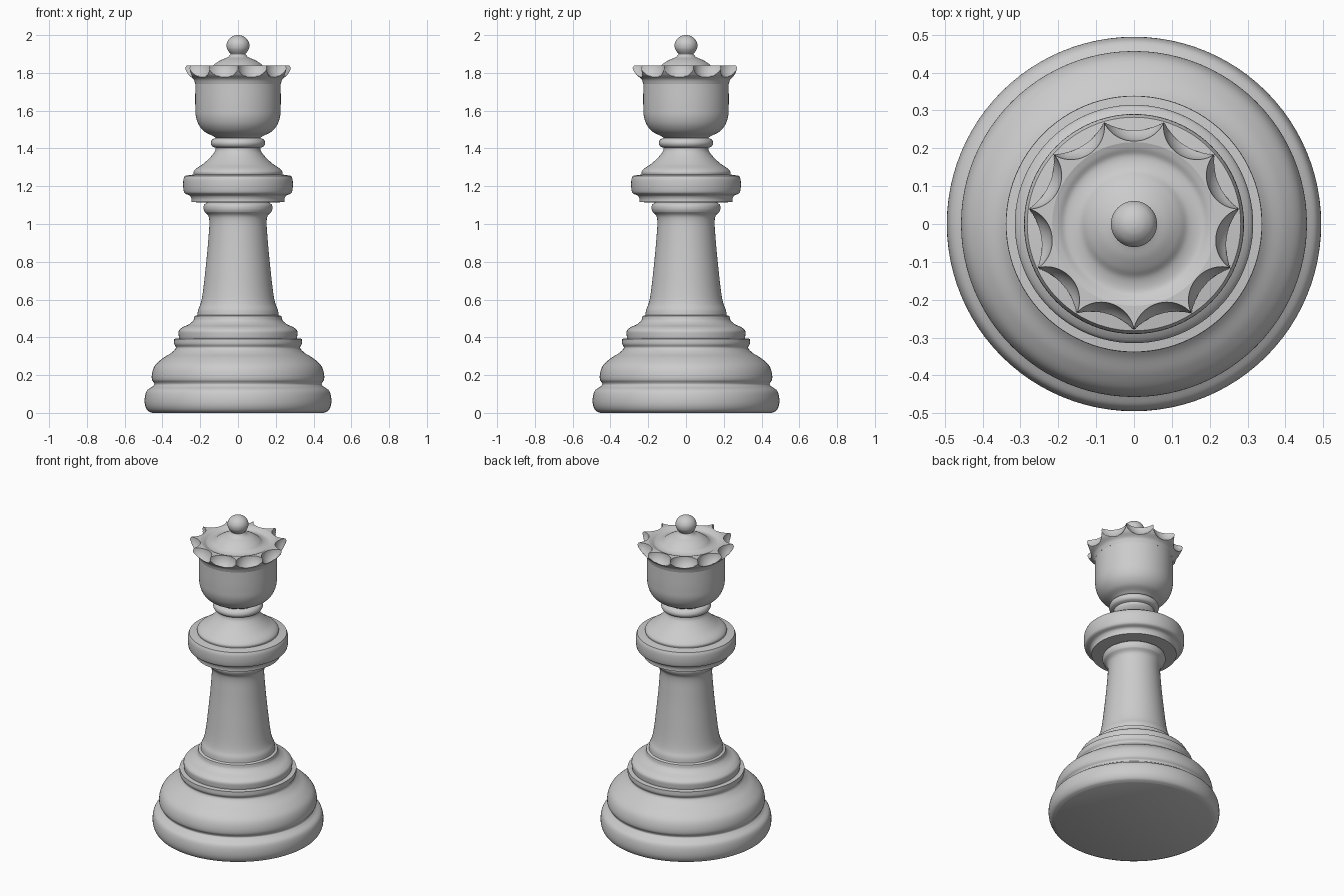
import bpy, bmesh, math
from mathutils import Vector

if "Cube" in bpy.data.objects:
    bpy.data.objects.remove(bpy.data.objects["Cube"])


def curve(points, steps):
    """Centripetal Catmull-Rom through (radius, z) points."""
    p = [Vector(q) for q in points]
    if len(p) < 3:
        return p
    p = [2 * p[0] - p[1]] + p + [2 * p[-1] - p[-2]]
    out = [p[1]]
    for i in range(1, len(p) - 2):
        a, b, c, d = p[i - 1:i + 3]
        t0 = 0.0
        t1 = t0 + (b - a).length ** 0.5
        t2 = t1 + (c - b).length ** 0.5
        t3 = t2 + (d - c).length ** 0.5
        for k in range(1, steps + 1):
            t = t1 + (t2 - t1) * k / steps
            mix = lambda u, v, s, e: u * ((e - t) / (e - s)) + v * ((t - s) / (e - s))
            a1, a2, a3 = mix(a, b, t0, t1), mix(b, c, t1, t2), mix(c, d, t2, t3)
            out.append(mix(mix(a1, a2, t0, t2), mix(a2, a3, t1, t3), t1, t2))
    return out


def lathe(name, strokes, seg=96, steps=6, shape=None):
    """Revolve smooth strokes (bottom to top); corners stay sharp between strokes.
    shape(r, z, angle) may change the radius around the turn."""
    prof = []
    for s in strokes:
        for q in curve(s, steps):
            if not prof or (q - prof[-1]).length > 1e-5:
                prof.append(q)
    bm = bmesh.new()
    rings = []
    for r, z in prof:
        if r < 1e-5:
            rings.append([bm.verts.new((0, 0, z))] * seg)
            continue
        ring = []
        for i in range(seg):
            a = math.pi / 2 + math.tau * i / seg
            rr = shape(r, z, a) if shape else r
            ring.append(bm.verts.new((rr * math.cos(a), rr * math.sin(a), z)))
        rings.append(ring)
    for lo, hi in zip(rings, rings[1:]):
        for i in range(seg):
            j = (i + 1) % seg
            bm.faces.new(list(dict.fromkeys((lo[i], lo[j], hi[j], hi[i]))))
    me = bpy.data.meshes.new(name)
    bm.to_mesh(me)
    bm.free()
    ob = bpy.data.objects.new(name, me)
    bpy.context.collection.objects.link(ob)
    bpy.ops.object.select_all(action='DESELECT')
    ob.select_set(True)
    bpy.context.view_layer.objects.active = ob
    bpy.ops.object.shade_smooth_by_angle(angle=math.radians(35))
    return ob


def scallop(r, z, angle, count=11, dist=0.308, rad=0.089, height=1.843):
    """Radius after carving evenly spaced spheres out of the rim."""
    step = math.tau / count
    phi = (angle - math.pi / 2 + step / 2) % step - step / 2
    k = rad ** 2 - (z - height) ** 2 - (dist * math.sin(phi)) ** 2
    return min(r, dist * math.cos(phi) - math.sqrt(k)) if k > 0 else r


# Wide foot with two rounded mouldings
lathe("base", [
    [(0, 0), (0.455, 0)],
    [(0.455, 0), (0.478, 0.012), (0.492, 0.04), (0.493, 0.085), (0.482, 0.118), (0.452, 0.14)],
    [(0.452, 0.14), (0.443, 0.15), (0.445, 0.16)],
    [(0.445, 0.16), (0.455, 0.175), (0.455, 0.21), (0.44, 0.25), (0.40, 0.288),
     (0.35, 0.32), (0.329, 0.345), (0.338, 0.365), (0.338, 0.392)],
    [(0.338, 0.392), (0.312, 0.395)],
])

# Stepped collar under the stem
lathe("lower_collar", [
    [(0.312, 0.395), (0.314, 0.41), (0.313, 0.435), (0.295, 0.452), (0.258, 0.47),
     (0.236, 0.49), (0.23, 0.513)],
    [(0.23, 0.513), (0.215, 0.518)],
])

# Tapered stem with flared ends
lathe("stem", [
    [(0.215, 0.518), (0.211, 0.545), (0.199, 0.575), (0.189, 0.62), (0.17, 0.78),
     (0.157, 0.92), (0.152, 1.02), (0.158, 1.045), (0.177, 1.065)],
    [(0.177, 1.065), (0.182, 1.08), (0.18, 1.1), (0.165, 1.113)],
])

# Wide disc collar and the cone above it
lathe("upper_collar", [
    [(0.165, 1.113), (0.246, 1.116)],
    [(0.246, 1.116), (0.247, 1.135), (0.255, 1.15), (0.282, 1.163), (0.289, 1.185),
     (0.289, 1.235), (0.282, 1.255)],
    [(0.282, 1.255), (0.235, 1.262)],
    [(0.235, 1.262), (0.236, 1.275), (0.225, 1.29), (0.185, 1.318), (0.145, 1.355),
     (0.122, 1.385), (0.118, 1.403)],
])

# Neck ring
lathe("neck_ring", [
    [(0.118, 1.403), (0.137, 1.412), (0.144, 1.428), (0.137, 1.446), (0.118, 1.456)],
])

# Cup-shaped head
lathe("head_cup", [
    [(0.118, 1.456), (0.135, 1.467), (0.175, 1.487), (0.206, 1.522), (0.222, 1.565),
     (0.226, 1.62), (0.226, 1.74)],
])

# Flared rim carved by eleven spherical scallops
lathe("crown_rim", [
    [(0.226, 1.74), (0.235, 1.765), (0.262, 1.79), (0.279, 1.815), (0.285, 1.84)],
    [(0.285, 1.84), (0.216, 1.84)],
], seg=330, steps=14, shape=scallop)

# Domed lid inside the rim
lathe("crown_lid", [
    [(0.216, 1.84), (0.20, 1.834), (0.18, 1.824), (0.145, 1.83),
     (0.122, 1.848), (0.09, 1.868), (0.052, 1.885), (0.04, 1.90)],
], seg=330, steps=4)

# Ball on top
lathe("finial", [
    [(0.04, 1.90), (0.042, 1.904)] +
    [(0.061 * math.cos(math.radians(d)), 1.945 + 0.055 * math.sin(math.radians(d)))
     for d in (-35, -15, 10, 35, 60, 78)] + [(0, 2.0)],
], seg=64)
